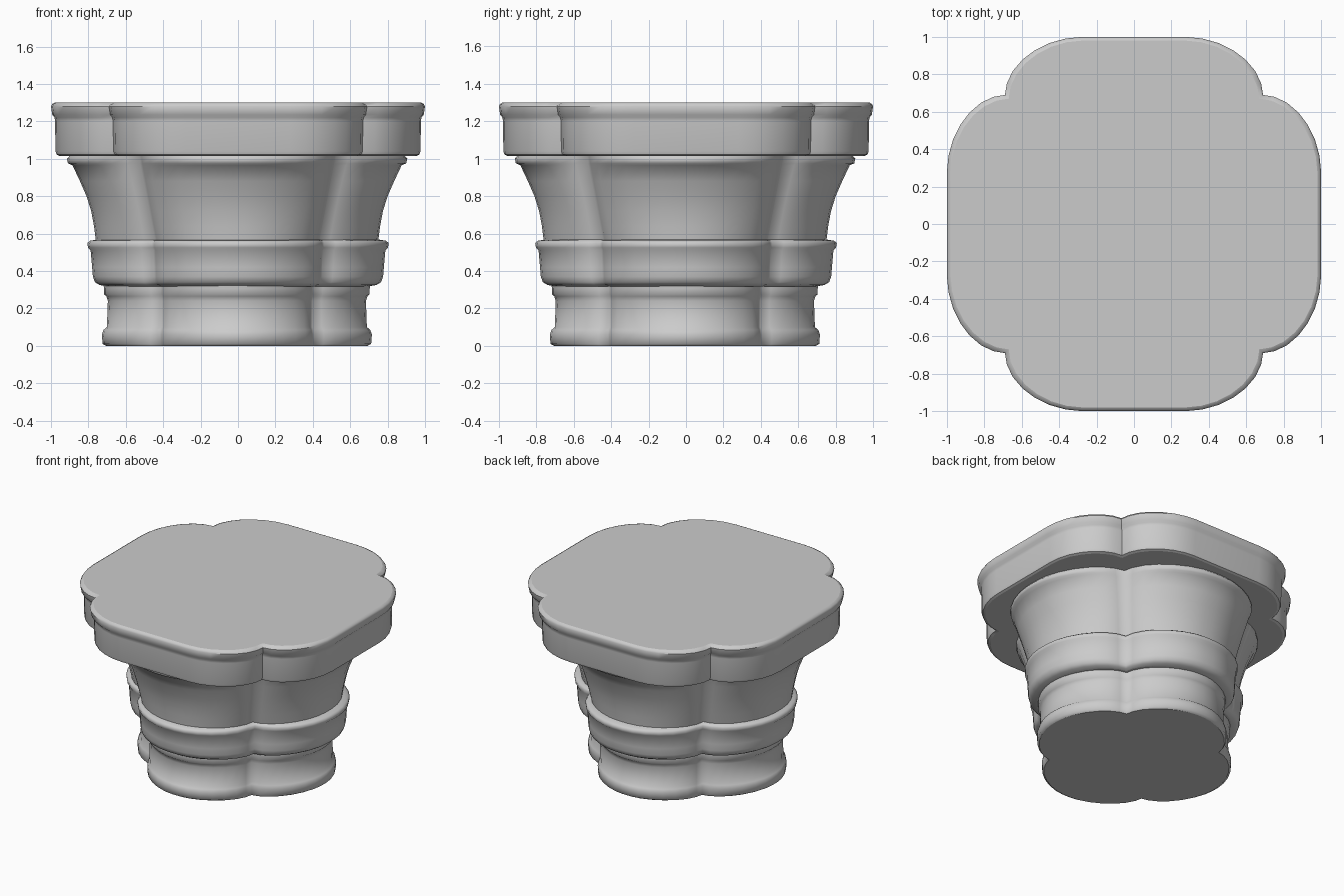
import bpy, bmesh
from math import sin, cos, pi, radians

cube = bpy.data.objects.get("Cube")
if cube:
    bpy.data.objects.remove(cube)

stone = bpy.data.materials.new("grey_stone")
stone.use_nodes = True
grey = (0.6, 0.6, 0.6, 1)
stone.diffuse_color = grey
stone.node_tree.nodes["Principled BSDF"].inputs["Base Color"].default_value = grey

STEPS = 7


def four_lobes(reach, notch, flat, power):
    """Outline of four lobes meeting in diagonal notches; more power is less bulge."""
    arc = []
    for i in range(STEPS + 1):
        a = pi / 2 * i / STEPS
        out, along = max(cos(a), 0) ** power, sin(a) ** power
        arc.append((notch + (reach - notch) * out, flat + (notch - flat) * along))
    lobe = [(x, -y) for x, y in reversed(arc)] + arc
    points = []
    for _ in range(4):
        points += lobe[1:]
        lobe = [(-y, x) for x, y in lobe]
    return points


def loft(name, profile, notch_of, flat, power=1.0, shift=0.0, crease=40):
    """Stack lobed outlines through (height, reach) pairs and cap both ends."""
    bm = bmesh.new()
    rings = []
    for z, reach in profile:
        outline = four_lobes(reach, notch_of(z, reach), flat, power)
        rings.append([bm.verts.new((x + shift, y + shift, z)) for x, y in outline])
    count = len(rings[0])
    for low, high in zip(rings, rings[1:]):
        for i in range(count):
            j = (i + 1) % count
            bm.faces.new((low[i], low[j], high[j], high[i]))
    bm.faces.new(list(reversed(rings[0])))
    bm.faces.new(rings[-1])
    mesh = bpy.data.meshes.new(name)
    bm.to_mesh(mesh)
    bm.free()
    mesh.materials.append(stone)
    obj = bpy.data.objects.new(name, mesh)
    bpy.context.collection.objects.link(obj)
    bpy.ops.object.select_all(action='DESELECT')
    bpy.context.view_layer.objects.active = obj
    obj.select_set(True)
    bpy.ops.object.shade_smooth_by_angle(angle=radians(crease))
    # Flat end caps
    for cap in obj.data.polygons[-2:]:
        cap.use_smooth = False


# Plinth with a foot moulding and a small collar
loft("plinth", [(0, .70), (.01, .718), (.06, .722), (.085, .713), (.1, .695),
                (.24, .69), (.265, .698), (.275, .71), (.305, .71), (.335, .715)],
     lambda z, r: .405 + .3 * (r - .7), .03, 1.18, -.006, 75)

# Wide band with a raised lip
loft("band", [(.318, .70), (.325, .74), (.34, .765), (.37, .776), (.42, .78),
              (.51, .788), (.525, .802), (.55, .806), (.562, .79), (.568, .75)],
     lambda z, r: .45 + .4 * (r - .78), .04, 1.15, 0, 75)

# Flaring bell, its notches softening towards the rim
loft("bell", [(.56, .755), (.64, .765), (.72, .78), (.8, .805), (.88, .84),
              (.965, .88), (.975, .904), (1.0, .91), (1.01, .90), (1.03, .89)],
     lambda z, r: .44 + .09 * (z - .56) / .47, .04, 1.15, -.005, 75)

# Broad top slab with a rounded upper edge
loft("top_slab", [(1.015, .955), (1.022, .97), (1.04, .976), (1.2, .978),
                  (1.22, .981), (1.235, .993), (1.28, 1.0), (1.293, .993), (1.3, .98)],
     lambda z, r: r - .31, .28, 1.05)
